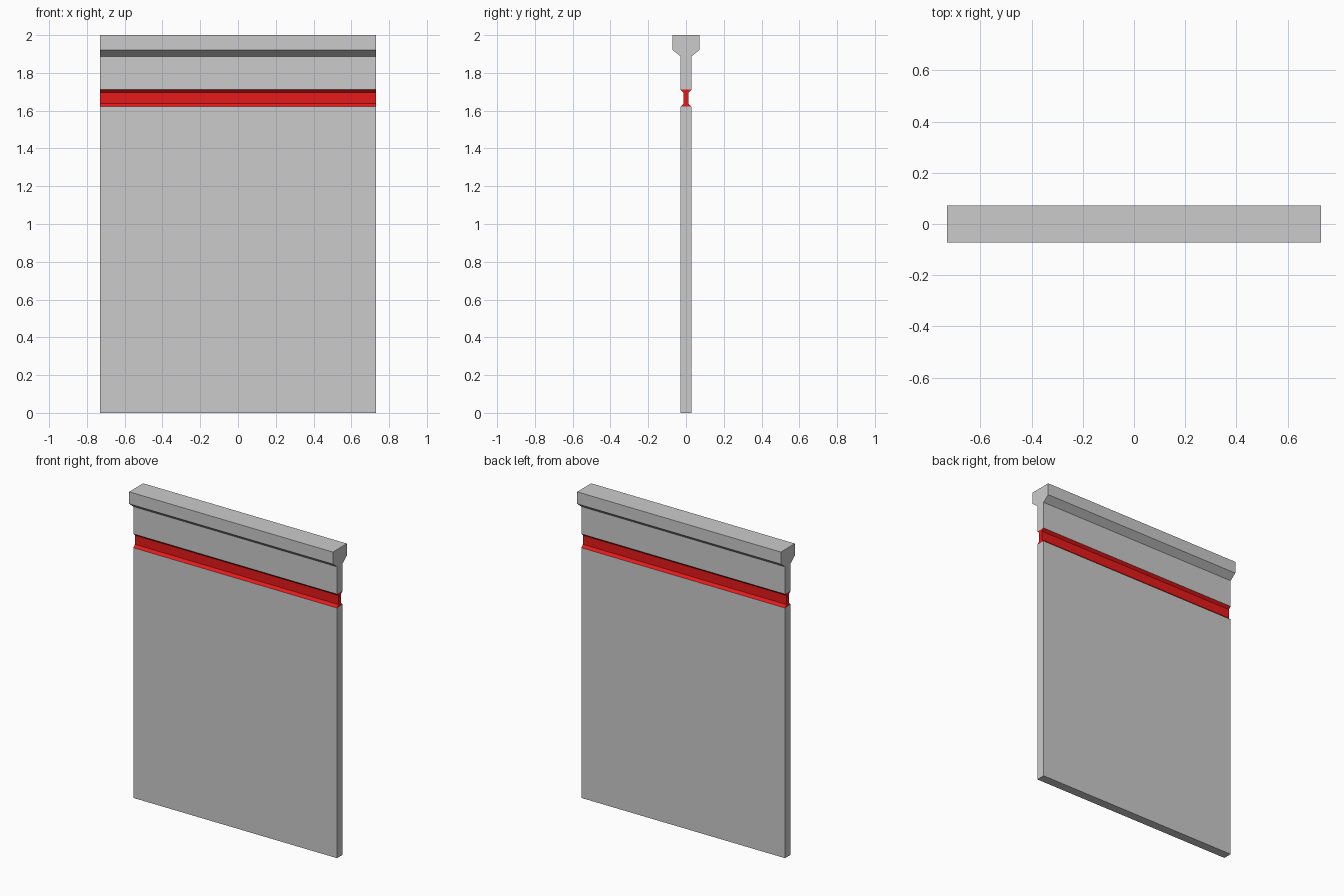
import bpy, bmesh

if "Cube" in bpy.data.objects:
    bpy.data.objects.remove(bpy.data.objects["Cube"])

HALF_LENGTH = 0.73


def extruded_band(name, levels, cap_bottom=False, cap_top=False, material=None):
    """Stack of (half thickness, z) levels, symmetric in y and run along x."""
    bm = bmesh.new()
    rings = []
    for half, z in levels:
        rings.append([bm.verts.new((sx * HALF_LENGTH, sy * half, z))
                      for sx, sy in ((-1, -1), (1, -1), (1, 1), (-1, 1))])
    for low, high in zip(rings, rings[1:]):
        for i in range(4):
            j = (i + 1) % 4
            bm.faces.new((low[i], low[j], high[j], high[i]))
    if cap_bottom:
        bm.faces.new(rings[0][::-1])
    if cap_top:
        bm.faces.new(rings[-1])
    mesh = bpy.data.meshes.new(name)
    bm.to_mesh(mesh)
    bm.free()
    if material:
        mesh.materials.append(material)
    obj = bpy.data.objects.new(name, mesh)
    bpy.context.collection.objects.link(obj)
    return obj


red = bpy.data.materials.new("red_paint")
red.diffuse_color = (0.8, 0.01, 0.01, 1)
red.use_nodes = True
red.node_tree.nodes["Principled BSDF"].inputs["Base Color"].default_value = red.diffuse_color

PANEL, GROOVE, RAIL = 0.029, 0.013, 0.072

# Main panel below the stripe
extruded_band("wall_panel", [(PANEL, 0), (PANEL, 1.621)], cap_bottom=True)

# Recessed red stripe with bevelled lips
extruded_band("red_groove",
              [(PANEL, 1.621), (GROOVE, 1.637), (GROOVE, 1.696), (PANEL, 1.711)],
              material=red)

# Upper panel flaring out into the top rail
extruded_band("top_rail",
              [(PANEL, 1.711), (PANEL, 1.888), (RAIL, 1.922), (RAIL, 2.0)],
              cap_top=True)
